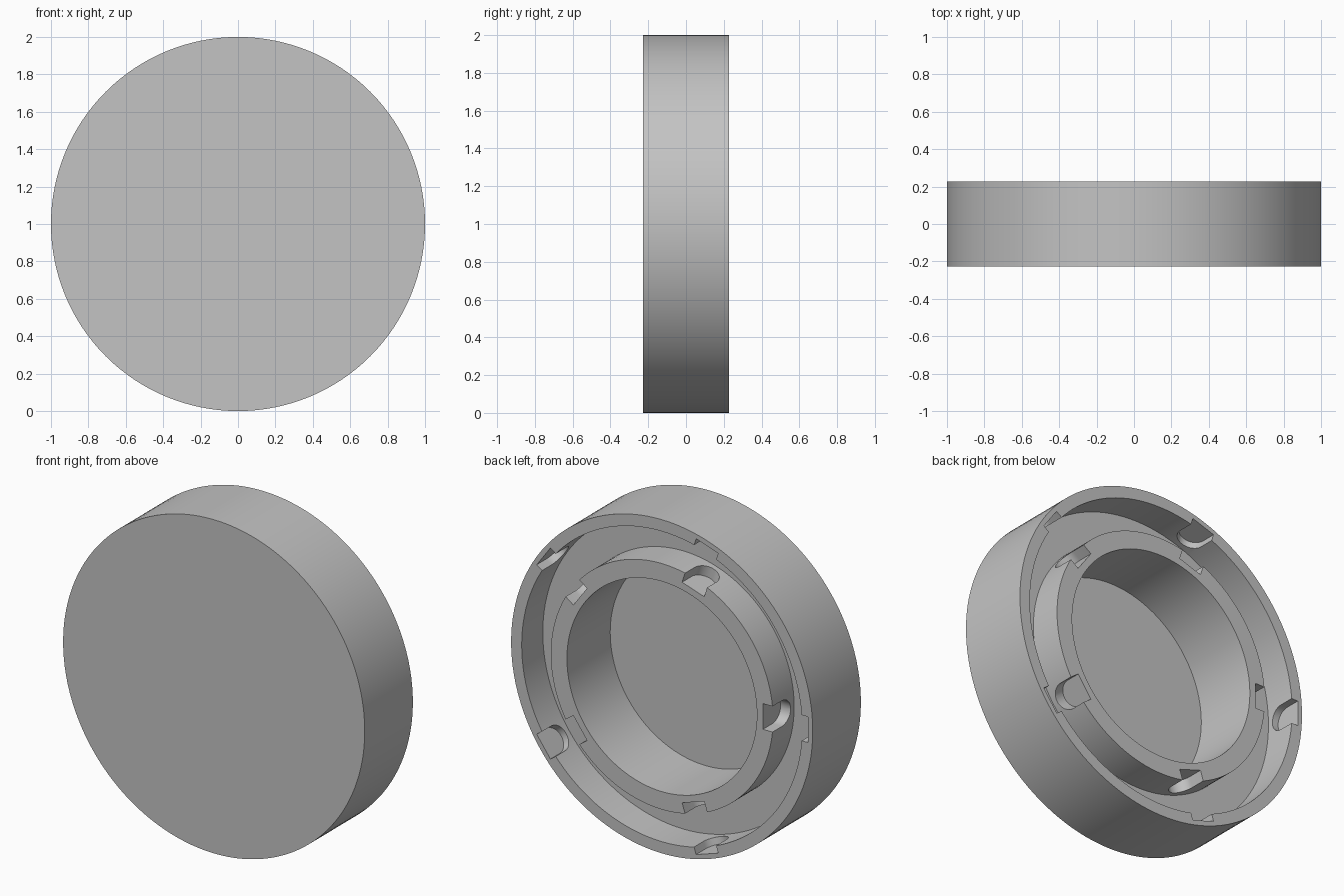
import bpy, bmesh, math
from mathutils import Matrix, Vector

cube = bpy.data.objects.get("Cube")
if cube:
    bpy.data.objects.remove(cube, do_unlink=True)

HALF = 0.228           # half thickness of the cap
CENTRE_Z = 1.0
SLOT_COUNT = 5

grey = bpy.data.materials.new("plain grey")
grey.use_nodes = True
colour = (0.55, 0.55, 0.55, 1)
grey.diffuse_color = colour
grey.node_tree.nodes["Principled BSDF"].inputs["Base Color"].default_value = colour


def make_object(name, bm):
    bmesh.ops.recalc_face_normals(bm, faces=bm.faces)
    mesh = bpy.data.meshes.new(name)
    bm.to_mesh(mesh)
    bm.free()
    obj = bpy.data.objects.new(name, mesh)
    bpy.context.collection.objects.link(obj)
    mesh.materials.append(grey)
    return obj


# Cap body: closed front, deep central well, shallower ring groove at the back
def make_cap():
    groove, well = HALF - 0.2, HALF - 0.41
    profile = [(0, -HALF), (1, -HALF), (1, HALF), (0.93, HALF), (0.93, groove),
               (0.737, groove), (0.737, HALF), (0.63, HALF), (0.63, well), (0, well)]
    bm = bmesh.new()
    verts = [bm.verts.new((r, y, CENTRE_Z)) for r, y in profile]
    edges = [bm.edges.new(pair) for pair in zip(verts, verts[1:])]
    bmesh.ops.spin(bm, geom=verts + edges, cent=(0, 0, CENTRE_Z), axis=(0, 1, 0),
                   angle=math.tau, steps=128, use_merge=True)
    bmesh.ops.remove_doubles(bm, verts=bm.verts, dist=0.0001)
    # Merge the flat discs into single faces
    centre = [v for v in bm.verts if Vector((v.co.x, v.co.z - CENTRE_Z)).length < 0.001]
    bmesh.ops.dissolve_verts(bm, verts=centre)
    return make_object("cap_body", bm)


# Round-ended slots cut into both walls of the groove
def make_slot_cutters():
    bm = bmesh.new()
    radius, arc_y, steps = 0.077, HALF - 0.09, 16
    outline = [(radius, HALF + 0.05)]
    for i in range(steps + 1):
        a = math.pi * i / steps
        outline.append((radius * math.cos(a), arc_y - radius * math.sin(a)))
    outline.append((-radius, HALF + 0.05))
    for k in range(SLOT_COUNT):
        turn = Matrix.Translation((0, 0, CENTRE_Z)) @ Matrix.Rotation(
            math.tau * k / SLOT_COUNT, 4, 'Y')
        face = bm.faces.new([bm.verts.new(turn @ Vector((-0.67, y, t))) for t, y in outline])
        new = bmesh.ops.extrude_face_region(bm, geom=[face], use_keep_orig=True)["geom"]
        outward = turn.to_3x3() @ Vector((-0.3, 0, 0))
        bmesh.ops.translate(bm, vec=outward,
                            verts=[g for g in new if isinstance(g, bmesh.types.BMVert)])
    return make_object("slot_cutters", bm)


cap = make_cap()
cutters = make_slot_cutters()
cutters.hide_render = True

cut = cap.modifiers.new("slots", 'BOOLEAN')
cut.operation = 'DIFFERENCE'
cut.solver = 'EXACT'
cut.object = cutters

bpy.ops.object.select_all(action='DESELECT')
cap.select_set(True)
bpy.context.view_layer.objects.active = cap
bpy.ops.object.modifier_apply(modifier=cut.name)
bpy.data.objects.remove(cutters, do_unlink=True)
bpy.ops.object.shade_smooth_by_angle(angle=math.radians(30))
